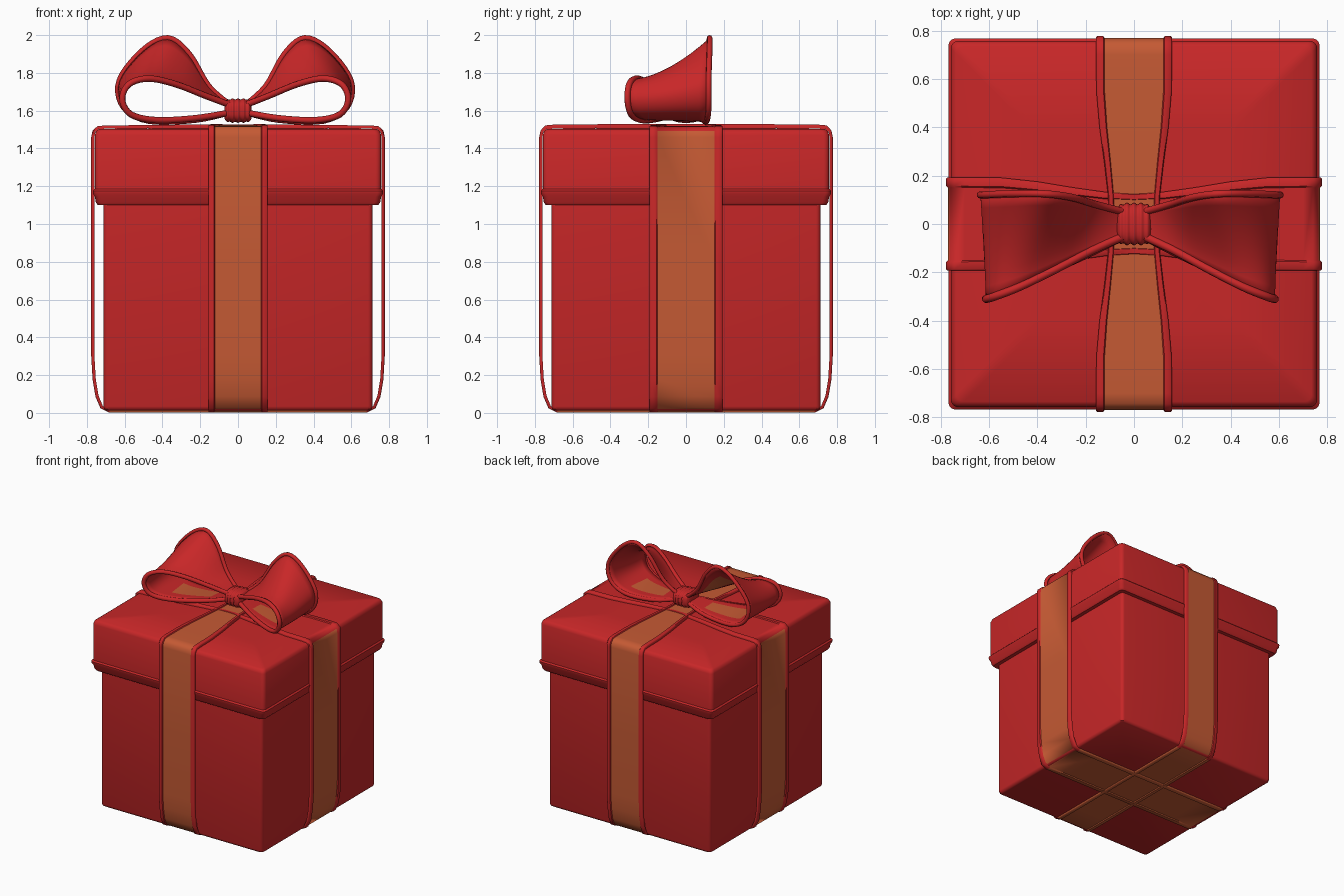
import bpy, bmesh, math
from mathutils import Vector

if "Cube" in bpy.data.objects:
    bpy.data.objects.remove(bpy.data.objects["Cube"])


def material(name, rgb):
    m = bpy.data.materials.new(name)
    m.diffuse_color = (*rgb, 1)
    m.use_nodes = True
    m.node_tree.nodes["Principled BSDF"].inputs["Base Color"].default_value = m.diffuse_color
    return m


RED = material("wrapping_red", (0.58, 0.02, 0.021))
ORANGE = material("ribbon_orange", (0.56, 0.102, 0.034))


def finish(name, bm, mats, angle=40):
    """Turn a bmesh into a smooth-shaded object."""
    me = bpy.data.meshes.new(name)
    bmesh.ops.recalc_face_normals(bm, faces=bm.faces)
    bm.to_mesh(me)
    bm.free()
    for m in mats:
        me.materials.append(m)
    ob = bpy.data.objects.new(name, me)
    bpy.context.collection.objects.link(ob)
    bpy.ops.object.select_all(action='DESELECT')
    ob.select_set(True)
    bpy.context.view_layer.objects.active = ob
    bpy.ops.object.shade_smooth_by_angle(angle=math.radians(angle))
    return ob


def loft(bm, rings, close_u=False, close_v=False, mat=lambda i, j: 0):
    """Skin a list of point rows; mat(i, j) picks the colour of each face."""
    vs = [[bm.verts.new(p) for p in r] for r in rings]
    n, k = len(vs), len(vs[0])
    for i in range(n if close_u else n - 1):
        for j in range(k if close_v else k - 1):
            a, b = vs[i], vs[(i + 1) % n]
            f = bm.faces.new((a[j], a[(j + 1) % k], b[(j + 1) % k], b[j]))
            f.material_index = mat(i, j)
    return vs


def square_tower(name, profile, corner):
    """Stack rounded squares given as (half size, z), capped at both ends."""
    bm = bmesh.new()
    rings = []
    for h, z in profile:
        ring = []
        for q in range(4):
            for s in range(5):
                a = math.pi / 2 * (q + s / 4)
                cx = (h - corner) * (1 if q in (0, 3) else -1)
                cy = (h - corner) * (1 if q in (0, 1) else -1)
                ring.append((cx + corner * math.cos(a), cy + corner * math.sin(a), z))
        rings.append(ring)
    vs = loft(bm, rings, close_v=True)
    bm.faces.new(vs[0])
    bm.faces.new(vs[-1])
    return finish(name, bm, [RED])


# Box body and lid with its flared lip
square_tower("box_body", [(0.695, 0.012), (0.708, 0.02), (0.713, 0.035), (0.713, 1.14)], 0.025)
square_tower("box_lid", [(0.70, 1.10), (0.742, 1.10), (0.753, 1.115), (0.758, 1.145), (0.767, 1.16),
                         (0.768, 1.175), (0.758, 1.185), (0.758, 1.47), (0.75, 1.492),
                         (0.735, 1.503), (0.4, 1.508)], 0.03)

# Ribbon straps: a closed band around the box with raised red borders
HALF = [(0, 1.509), (0.12, 1.509), (0.25, 1.509), (0.4, 1.508), (0.55, 1.506), (0.7, 1.505),
        (0.738, 1.502), (0.755, 1.487), (0.76, 1.46), (0.76, 0.8), (0.76, 0.3), (0.753, 0.18),
        (0.738, 0.09), (0.715, 0.035), (0.68, 0.018), (0.5, 0.018), (0.25, 0.018), (0, 0.018)]
PATH = HALF + [(-s, z) for s, z in HALF[-2:0:-1]]
SECTION = [(-1, 0), (-1, .012), (-.97, .017), (-.81, .017), (-.78, .010),
           (.78, .010), (.81, .017), (.97, .017), (1, .012), (1, 0)]


def strap(name, width, along_x, lift):
    rings = []
    n = len(PATH)
    for i, (s, z) in enumerate(PATH):
        a, b = PATH[i - 1], PATH[(i + 1) % n]
        normal = Vector((-(b[1] - a[1]), b[0] - a[0])).normalized()
        w = width
        if z > 1.45:  # pinched under the bow
            t = min(abs(s) / 0.6, 1)
            w *= 0.65 + 0.35 * t * t * (3 - 2 * t)
        ring = []
        for t, h in SECTION:
            h += lift if h and z > 1.49 else 0
            u, v = s + normal.x * h, z + normal.y * h
            ring.append((u, t * w, v) if along_x else (t * w, u, v))
        rings.append(ring)

    def colour(i, j):
        z = (PATH[i][1] + PATH[(i + 1) % n][1]) / 2
        if z < 0.02:
            return 1
        if along_x and z > 1.48:
            return 0
        return 1 if j == 4 else 0
    bm = bmesh.new()
    loft(bm, rings, True, True, colour)
    return finish(name, bm, [RED, ORANGE], 50)


strap("ribbon_front_to_back", 0.157, False, 0.004)
strap("ribbon_side_to_side", 0.193, True, 0)


# Bow loops: a wide ribbon between a low front edge and a tall back edge
FRONT = [(.04, -.05, 1.63), (.17, -.11, 1.68), (.32, -.19, 1.74), (.46, -.26, 1.77), (.56, -.30, 1.74),
         (.595, -.31, 1.66), (.55, -.29, 1.58), (.42, -.23, 1.55), (.22, -.14, 1.56), (.04, -.05, 1.59)]
BACK = [(.04, .05, 1.63), (.15, .08, 1.73), (.25, .11, 1.90), (.36, .125, 1.985), (.49, .125, 1.92),
        (.61, .12, 1.76), (.59, .12, 1.62), (.46, .11, 1.545), (.22, .09, 1.55), (.04, .05, 1.59)]


def smooth_path(points, steps=5):
    """Catmull-Rom curve through the points."""
    p = [Vector(q) for q in points]
    p = [p[0]] + p + [p[-1]]
    out = []
    for i in range(1, len(p) - 2):
        a, b, c, d = p[i - 1:i + 3]
        for s in range(steps):
            t = s / steps
            out.append(0.5 * (2 * b + (c - a) * t + (2 * a - 5 * b + 4 * c - d) * t * t
                              + (3 * b - a - 3 * c + d) * t ** 3))
    return out + [p[-1]]


def tube(name, points, radius):
    cu = bpy.data.curves.new(name, 'CURVE')
    cu.dimensions = '3D'
    cu.bevel_depth = radius
    cu.bevel_resolution = 2
    cu.use_fill_caps = True
    sp = cu.splines.new('POLY')
    sp.points.add(len(points) - 1)
    for q, p in zip(sp.points, points):
        q.co = (*p, 1)
    cu.materials.append(RED)
    ob = bpy.data.objects.new(name, cu)
    bpy.context.collection.objects.link(ob)
    bpy.ops.object.select_all(action='DESELECT')
    ob.select_set(True)
    bpy.context.view_layer.objects.active = ob
    bpy.ops.object.convert(target='MESH')
    bpy.ops.object.shade_smooth()


for side, sx in (("left", -1.03), ("right", 0.98)):
    edges = [[Vector((p.x * sx, p.y, p.z)) for p in smooth_path(e)] for e in (FRONT, BACK)]
    rows = []
    for f, b in zip(*edges):
        row = []
        for k in range(9):
            v = k / 8
            p = f.lerp(b, v)
            p.z = f.z + (b.z - f.z) * v ** 1.6
            row.append(p)
        rows.append(row)
    bm = bmesh.new()
    # orange lining patches show on the inside near the knot
    loft(bm, rows, mat=lambda i, j: 1 if 2 <= j <= 5 and (5 <= i <= 11 or 34 <= i <= 40) else 0)
    loop = finish("bow_loop_" + side, bm, [RED, RED, ORANGE], 60)
    # make the face normals point out of the loop before thickening inward
    top = max(loop.data.polygons, key=lambda q: q.center.z)
    if top.normal.z < 0:
        loop.data.flip_normals()
    for poly in loop.data.polygons:
        poly.use_smooth = True
    mod = loop.modifiers.new("thickness", 'SOLIDIFY')
    mod.thickness = 0.014
    mod.offset = -1
    mod.material_offset = 1
    mod.material_offset_rim = 0
    bpy.ops.object.modifier_apply(modifier=mod.name)
    # outer faces of the patches go back to red (slot 1 is also red)
    tube("bow_front_edge_" + side, edges[0], 0.017)
    tube("bow_back_edge_" + side, edges[1], 0.015)

# Knot: a ridged, rounded wrap around the middle of the bow
bm = bmesh.new()
rings = []
for i in range(41):
    u = -1 + i / 20
    r = (1 - abs(u) ** 6 * 0.3) * (1 + 0.045 * math.cos(u * 5 * math.pi))
    ring = []
    for k in range(28):
        a = 2 * math.pi * k / 28
        c, s = math.cos(a), math.sin(a)
        ring.append((u * 0.072, 0.085 * r * math.copysign(abs(c) ** 0.7, c),
                     1.6 + 0.062 * r * math.copysign(abs(s) ** 0.7, s)))
    rings.append(ring)
vs = loft(bm, rings, close_v=True)
bm.faces.new(vs[0])
bm.faces.new(vs[-1])
finish("bow_knot", bm, [RED], 60)
